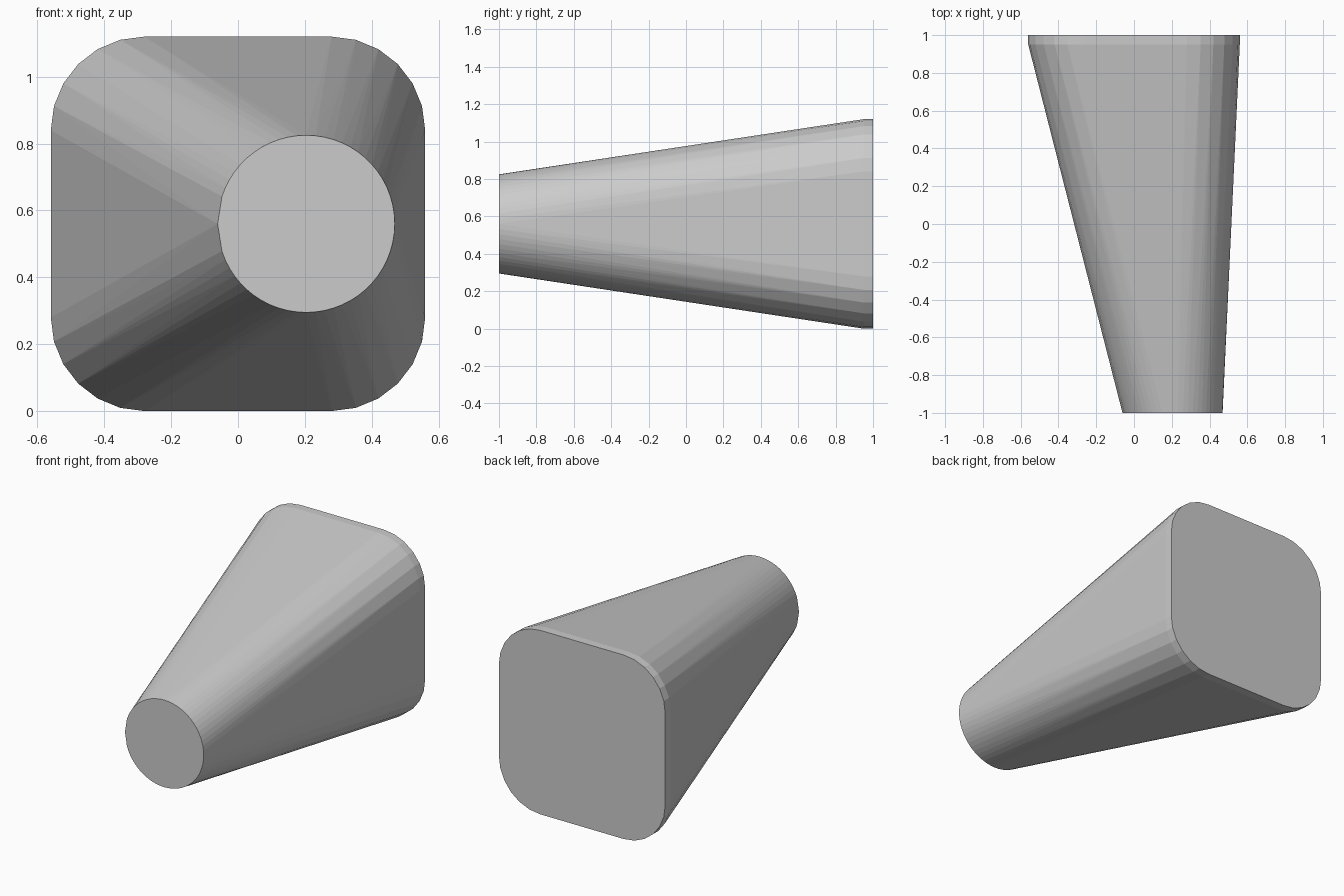
import bpy, bmesh
from math import sin, cos, radians

if "Cube" in bpy.data.objects:
    bpy.data.objects.remove(bpy.data.objects["Cube"])

HALF, CORNER, MID_Z = 0.56, 0.28, 0.56


def rounded_square(y):
    # Four corner arcs of six segments each
    pts = []
    for q in range(4):
        mid = radians(90 * q + 45)
        cx = (HALF - CORNER) * (1 if cos(mid) > 0 else -1)
        cz = (HALF - CORNER) * (1 if sin(mid) > 0 else -1)
        for i in range(7):
            a = radians(90 * q + 15 * i)
            pts.append((cx + CORNER * cos(a), y, MID_Z + cz + CORNER * sin(a)))
    return pts


def round_end(y, x, r):
    # Fine circle with a slightly pointed left side
    angles = [d for d in range(0, 360, 6) if d == 180 or abs(d - 180) >= 18]
    return [(x + r * cos(radians(d)), y, MID_Z + r * sin(radians(d))) for d in angles]


# Tapered body: short square rim lofted to the small offset round end
bm = bmesh.new()
for p in rounded_square(1.0) + rounded_square(0.95) + round_end(-1.0, 0.204, 0.265):
    bm.verts.new(p)
bmesh.ops.convex_hull(bm, input=bm.verts[:])
loose = [v for v in bm.verts if not v.link_faces]
bmesh.ops.delete(bm, geom=loose, context='VERTS')
bmesh.ops.dissolve_limit(bm, angle_limit=radians(0.1), verts=bm.verts[:], edges=bm.edges[:])
bmesh.ops.recalc_face_normals(bm, faces=bm.faces[:])

mesh = bpy.data.meshes.new("tapered_body")
bm.to_mesh(mesh)
bm.free()
bpy.context.collection.objects.link(bpy.data.objects.new("tapered_body", mesh))
